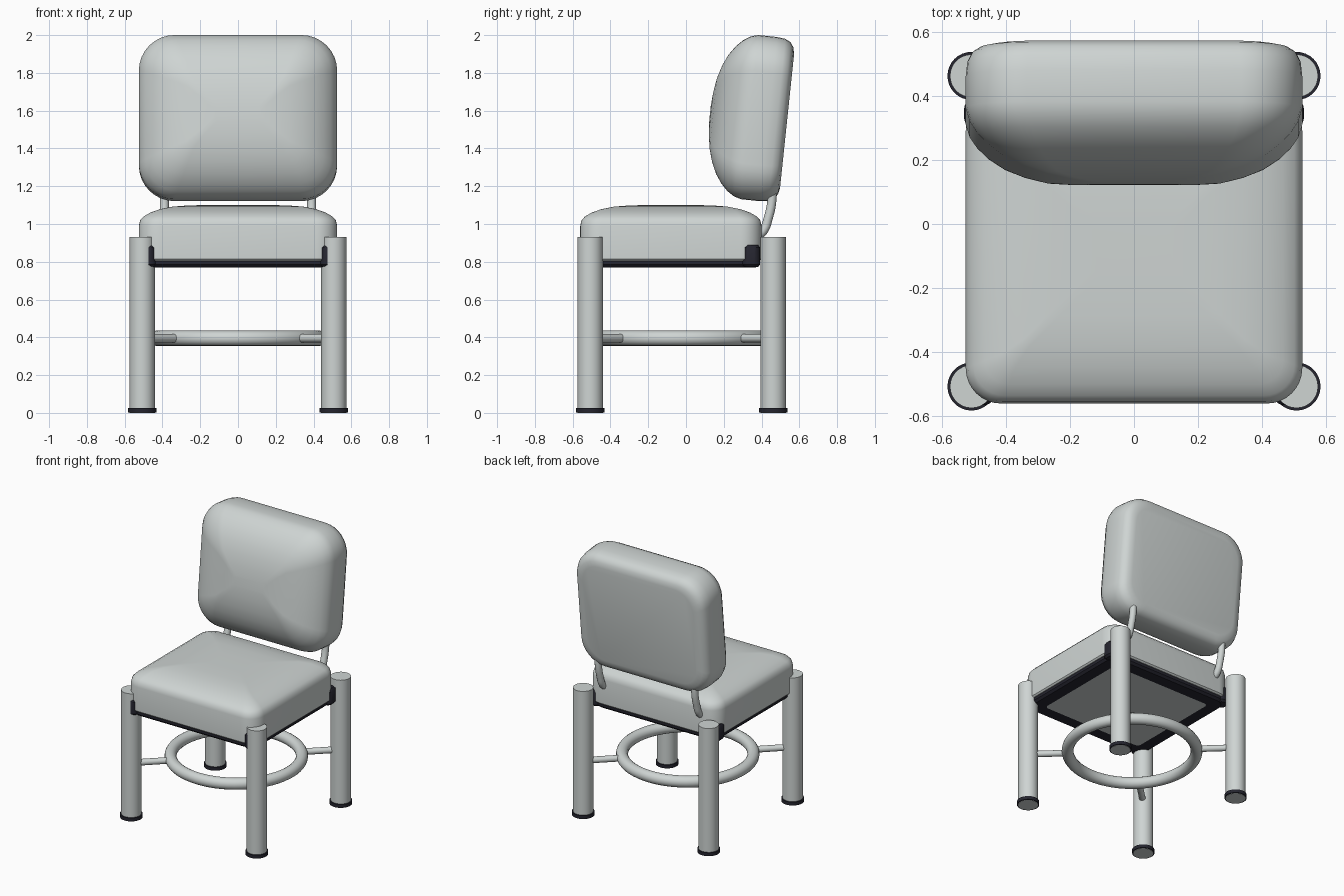
import bpy, bmesh, math
from mathutils import Vector

if "Cube" in bpy.data.objects:
    bpy.data.objects.remove(bpy.data.objects["Cube"], do_unlink=True)


def material(name, rgb, rough):
    m = bpy.data.materials.new(name)
    m.use_nodes = True
    m.diffuse_color = (*rgb, 1)
    bsdf = next(n for n in m.node_tree.nodes if n.type == 'BSDF_PRINCIPLED')
    bsdf.inputs["Base Color"].default_value = (*rgb, 1)
    bsdf.inputs["Roughness"].default_value = rough
    return m


pale = material("pale_grey", (0.62, 0.66, 0.65), 0.5)
dark = material("dark_rubber", (0.018, 0.018, 0.028), 0.6)


def smooth(ob, angle=40):
    bpy.ops.object.select_all(action='DESELECT')
    ob.select_set(True)
    bpy.context.view_layer.objects.active = ob
    bpy.ops.object.shade_smooth_by_angle(angle=math.radians(angle))


def outline(hx, hy, r, steps=8):
    """Rounded rectangle, anticlockwise."""
    pts = []
    for q, (sx, sy) in enumerate(((1, 1), (-1, 1), (-1, -1), (1, -1))):
        for i in range(steps + 1):
            a = math.pi / 2 * (q + i / steps)
            pts.append((sx * (hx - r) + r * math.cos(a), sy * (hy - r) + r * math.sin(a)))
    return pts


def loft(name, hx, hy, r, levels, loc, mats, tilt=0, angle=40):
    """Stack rounded rectangles given as (inset, height) and close both ends."""
    bm = bmesh.new()
    rings = []
    for inset, h in levels:
        pts = outline(hx - inset, hy - inset, max(r - inset * 0.6, 0.02))
        rings.append([bm.verts.new((x, y, h)) for x, y in pts])
    n = len(rings[0])
    for a, b in zip(rings, rings[1:]):
        for i in range(n):
            j = (i + 1) % n
            bm.faces.new((a[i], a[j], b[j], b[i]))
    bottom = bm.faces.new(rings[0][::-1])
    bm.faces.new(rings[-1])
    bottom.material_index = len(mats) - 1
    me = bpy.data.meshes.new(name)
    bm.to_mesh(me)
    bm.free()
    for m in mats:
        me.materials.append(m)
    ob = bpy.data.objects.new(name, me)
    bpy.context.collection.objects.link(ob)
    ob.location = loc
    ob.rotation_euler.x = tilt
    smooth(ob, angle)
    return ob


def rod(name, a, b, radius, mat, sides=32):
    a, b = Vector(a), Vector(b)
    bpy.ops.mesh.primitive_cylinder_add(vertices=sides, radius=radius,
                                        depth=(b - a).length, location=(a + b) / 2)
    ob = bpy.context.object
    ob.name = name
    ob.rotation_euler = (b - a).to_track_quat('Z', 'Y').to_euler()
    ob.data.materials.append(mat)
    smooth(ob)
    return ob


# Cushions
loft("seat_cushion", 0.525, 0.48, 0.11,
     [(0.01, 0.805), (0, 0.815), (0, 0.99), (0.007, 1.02), (0.025, 1.04), (0.06, 1.06),
      (0.11, 1.078), (0.18, 1.092), (0.27, 1.099), (0.4, 1.1)], (0, -0.08, 0), [pale])
loft("back_cushion", 0.525, 0.437, 0.19,
     [(0.08, 0), (0.045, 0.008), (0.02, 0.025), (0.005, 0.055), (0, 0.1), (0, 0.2),
      (0.012, 0.24), (0.035, 0.275), (0.07, 0.31), (0.12, 0.345), (0.18, 0.372),
      (0.25, 0.393), (0.33, 0.405), (0.4, 0.41)], (0, 0.535, 1.545), [pale],
     tilt=math.radians(84))

# Seat frame with a pale base panel
loft("seat_frame", 0.51, 0.465, 0.09,
     [(0.1, 0.77), (0.015, 0.77), (0, 0.785), (0, 0.82)], (0, -0.08, 0), [dark, pale])

# Footrest ring
ring_y, ring_z = -0.02, 0.395
bpy.ops.mesh.primitive_torus_add(major_radius=0.435, minor_radius=0.04, major_segments=64,
                                 minor_segments=16, location=(0, ring_y, ring_z))
ring = bpy.context.object
ring.name = "footrest_ring"
ring.data.materials.append(pale)
smooth(ring, 60)

# Legs, feet, corner brackets and ring spokes
for side, sx in (("left", 1), ("right", -1)):
    for end, y in (("front", -0.507), ("back", 0.462)):
        tag = f"{end}_{side}"
        x = 0.507 * sx
        rod(f"{tag}_leg", (x, y, 0), (x, y, 0.93), 0.067, pale)
        rod(f"{tag}_foot", (x, y, 0.002), (x, y, 0.027), 0.075, dark)
        by = 0.345 if end == "back" else -0.517
        loft(f"{tag}_bracket", 0.048, 0.048, 0.035,
             [(0.012, 0.772), (0, 0.785), (0, 0.875), (0.012, 0.89)],
             (0.482 * sx, by, 0), [dark])
        out = Vector((x, y - ring_y, 0)).normalized()
        rod(f"{tag}_spoke", out * 0.44 + Vector((0, ring_y, ring_z)),
            (x, y, ring_z), 0.022, pale, 16)

    # Bent tube carrying the back cushion
    cu = bpy.data.curves.new(f"{side}_back_support", 'CURVE')
    cu.dimensions = '3D'
    cu.bevel_depth = 0.024
    cu.bevel_resolution = 4
    cu.use_fill_caps = True
    path = [(0.45, 1.25), (0.455, 1.13), (0.435, 1.03), (0.41, 0.965), (0.37, 0.93)]
    sp = cu.splines.new('BEZIER')
    sp.bezier_points.add(len(path) - 1)
    for p, (y, z) in zip(sp.bezier_points, path):
        p.co = (0.39 * sx, y, z)
        p.handle_left_type = p.handle_right_type = 'AUTO'
    cu.materials.append(pale)
    bpy.context.collection.objects.link(bpy.data.objects.new(cu.name, cu))
